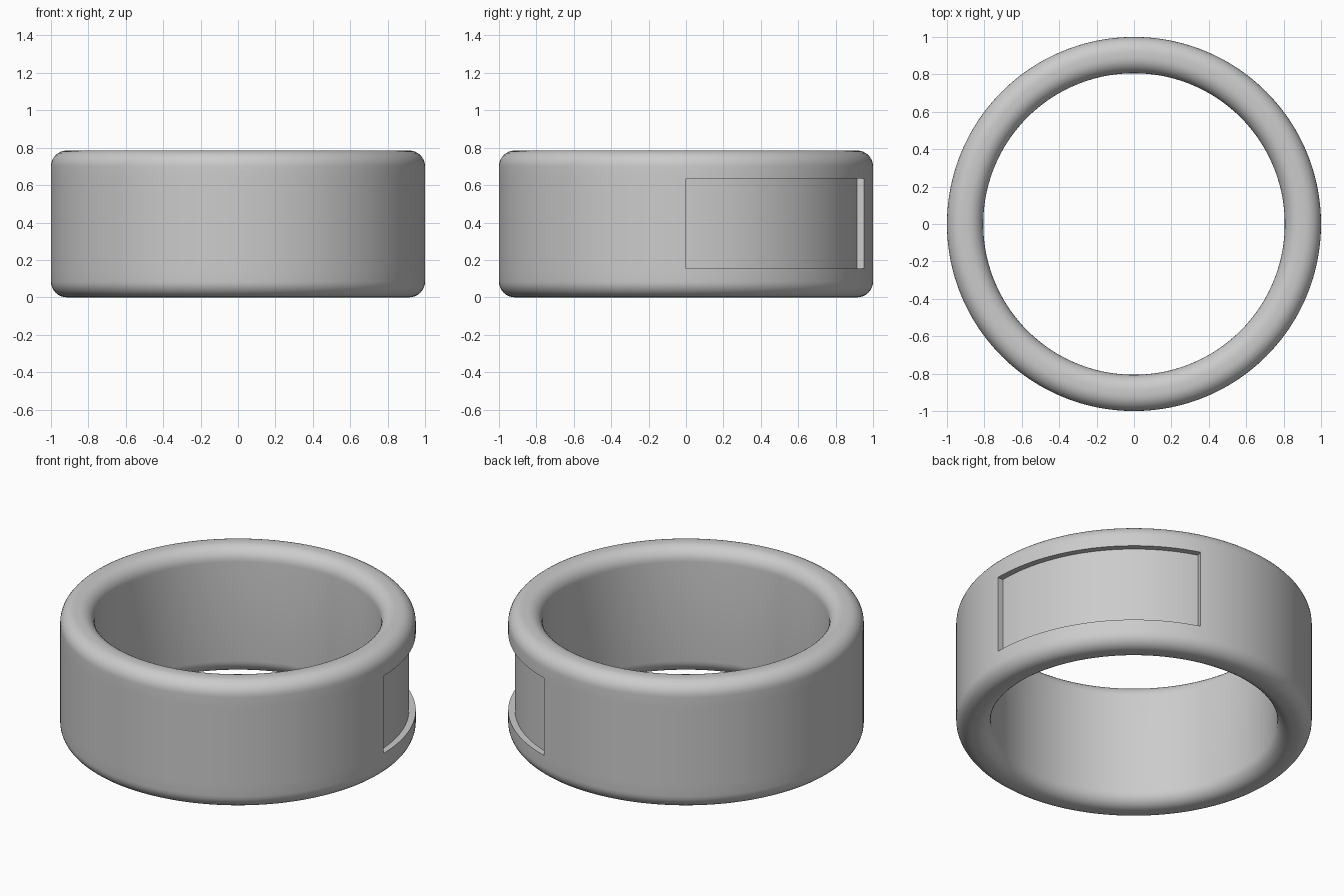
import bpy, bmesh
from math import atan2, cos, degrees, hypot, pi, radians, sin
from mathutils import Vector

cube = bpy.data.objects.get("Cube")
if cube:
    bpy.data.objects.remove(cube, do_unlink=True)

OUTER, INNER, HEIGHT = 1.0, 0.806, 0.785
FILLET, STEPS, SEGMENTS = 0.085, 8, 200
RECESS_LOW, RECESS_HIGH, RECESS_RADIUS, RECESS_END = 0.155, 0.635, 0.962, 72

metal = bpy.data.materials.new("Plain grey metal")
metal.use_nodes = True
grey = (0.6, 0.6, 0.6, 1)
metal.diffuse_color = grey
metal.node_tree.nodes["Principled BSDF"].inputs["Base Color"].default_value = grey


def fillet(r, z, start):
    """Quarter circle of profile points around a corner centre."""
    angles = [radians(start + 90 * i / STEPS) for i in range(STEPS + 1)]
    return [Vector((r + FILLET * cos(a), 0, z + FILLET * sin(a))) for a in angles]


# Band cross-section: rounded rectangle, split where the recess begins and ends
out_c, in_c = OUTER - FILLET, INNER + FILLET
profile = (fillet(out_c, FILLET, -90)
           + [Vector((OUTER, 0, RECESS_LOW)), Vector((OUTER, 0, RECESS_HIGH))]
           + fillet(out_c, HEIGHT - FILLET, 0)
           + fillet(in_c, HEIGHT - FILLET, 90)
           + fillet(in_c, FILLET, 180))

# Revolve the cross-section into the ring
bm = bmesh.new()
verts = [bm.verts.new(p) for p in profile]
edges = [bm.edges.new((v, verts[i - 1])) for i, v in enumerate(verts)]
bmesh.ops.spin(bm, geom=verts + edges, cent=(0, 0, 0), axis=(0, 0, 1),
               angle=2 * pi, steps=SEGMENTS, use_merge=True)
bmesh.ops.remove_doubles(bm, verts=bm.verts[:], dist=0.0001)


def in_recess(face):
    c = face.calc_center_median()
    return (hypot(c.x, c.y) > RECESS_RADIUS and RECESS_LOW < c.z < RECESS_HIGH
            and 0 < degrees(atan2(c.y, c.x)) < RECESS_END)


# Shallow rectangular recess sunk radially into the outer wall
panel = [f for f in bm.faces if in_recess(f)]
sunk = bmesh.ops.extrude_face_region(bm, geom=panel)["geom"]
for v in (g for g in sunk if isinstance(g, bmesh.types.BMVert)):
    v.co.x *= RECESS_RADIUS
    v.co.y *= RECESS_RADIUS
left_over = [f for f in panel if f.is_valid]
if left_over:
    bmesh.ops.delete(bm, geom=left_over, context="FACES")
bmesh.ops.recalc_face_normals(bm, faces=bm.faces[:])

mesh = bpy.data.meshes.new("ring_band")
bm.to_mesh(mesh)
bm.free()
mesh.materials.append(metal)
ring = bpy.data.objects.new("ring_band", mesh)
bpy.context.collection.objects.link(ring)

# Smooth surfaces with crisp recess edges
bpy.ops.object.select_all(action="DESELECT")
ring.select_set(True)
bpy.context.view_layer.objects.active = ring
bpy.ops.object.shade_smooth_by_angle(angle=radians(30))
